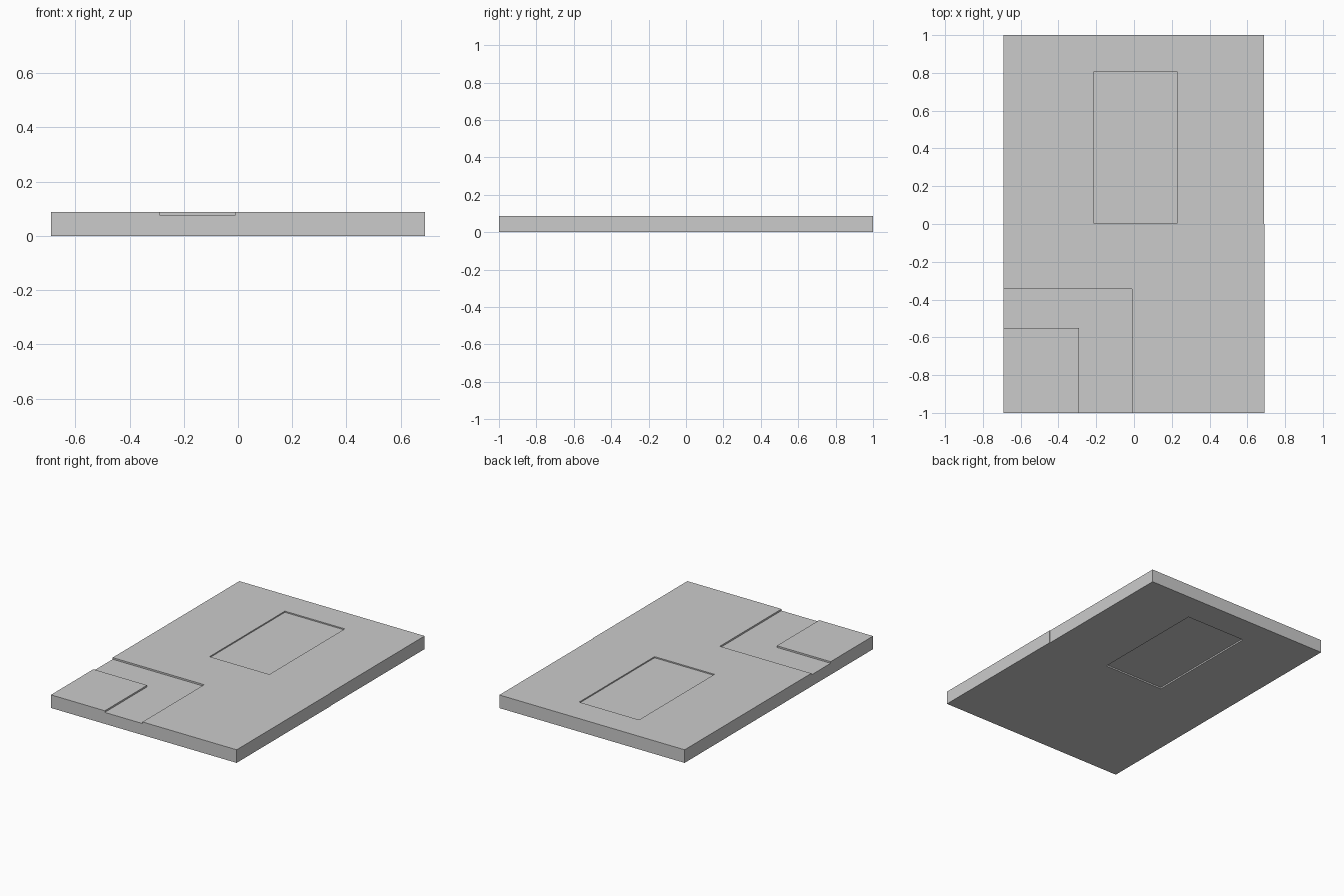
import bpy, bmesh

if "Cube" in bpy.data.objects:
    bpy.data.objects.remove(bpy.data.objects["Cube"])

TOP = 0.088


def prism(name, outline, z0, z1):
    """Extrude a flat outline from z0 to z1."""
    bm = bmesh.new()
    face = bm.faces.new([bm.verts.new((x, y, z0)) for x, y in outline])
    moved = bmesh.ops.extrude_face_region(bm, geom=[face])["geom"]
    for v in moved:
        if isinstance(v, bmesh.types.BMVert):
            v.co.z = z1
    bmesh.ops.recalc_face_normals(bm, faces=bm.faces)
    mesh = bpy.data.meshes.new(name)
    bm.to_mesh(mesh)
    bm.free()
    obj = bpy.data.objects.new(name, mesh)
    bpy.context.collection.objects.link(obj)
    return obj


def rect(x0, x1, y0, y1):
    return [(x0, y0), (x1, y0), (x1, y1), (x0, y1)]


def carve(target, cutter):
    """Subtract the cutter, apply, and discard it."""
    cutter.hide_render = True
    mod = target.modifiers.new("carve", "BOOLEAN")
    mod.operation = "DIFFERENCE"
    mod.solver = "EXACT"
    mod.object = cutter
    bpy.context.view_layer.objects.active = target
    bpy.ops.object.modifier_apply(modifier=mod.name)
    bpy.data.objects.remove(cutter, do_unlink=True)


# Base slab, with a hairline step halfway along the right side
slab = prism("base_slab", [(-0.69, -1), (0.69, -1), (0.69, 0), (0.687, 0),
                           (0.687, 1), (-0.69, 1)], 0, TOP)

# L-shaped channel around the front left corner
carve(slab, prism("channel_cutter", [(-0.29, -1.1), (-0.01, -1.1), (-0.01, -0.345),
                                     (-0.8, -0.345), (-0.8, -0.55), (-0.29, -0.55)],
                  0.077, 0.2))

# Shallow rectangular recesses in the top and the underside
panel = rect(-0.215, 0.23, 0.005, 0.805)
carve(slab, prism("top_recess_cutter", panel, TOP - 0.008, 0.2))
carve(slab, prism("underside_recess_cutter", panel, -0.1, 0.01))
